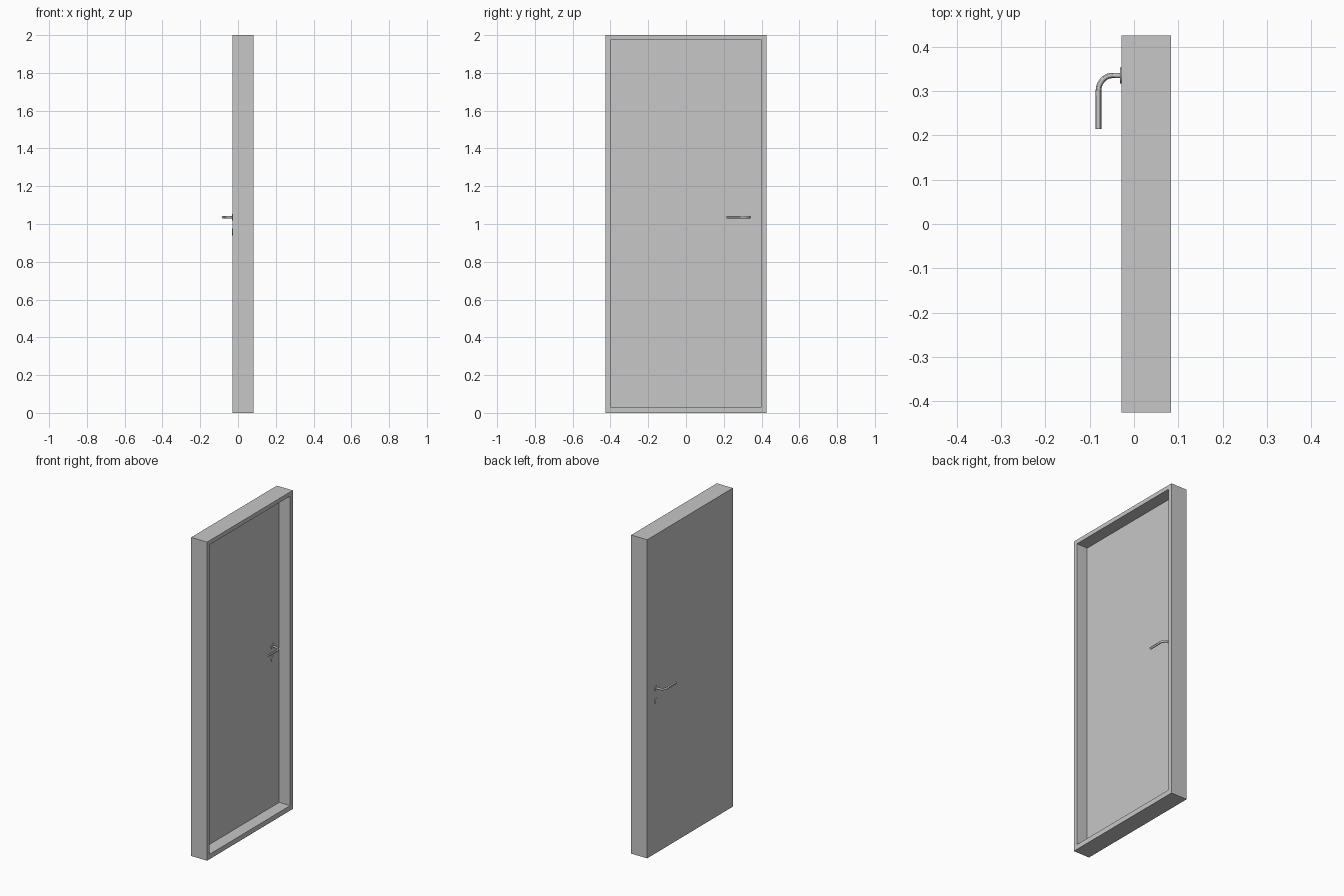
import bpy
import bmesh
from mathutils import Matrix, Vector

if "Cube" in bpy.data.objects:
    bpy.data.objects.remove(bpy.data.objects["Cube"], do_unlink=True)

grey = bpy.data.materials.new("light_grey")
grey.use_nodes = True
grey.diffuse_color = (0.57, 0.57, 0.57, 1)
grey.node_tree.nodes["Principled BSDF"].inputs["Base Color"].default_value = grey.diffuse_color

BACK, FRONT, LEAF = -0.028, 0.083, 0.007   # x of outer faces and recessed leaf
HALF_W, HEIGHT = 0.425, 2.0
HANDLE_Y, HANDLE_Z, LOCK_Z = 0.335, 1.036, 0.957


def add_object(name, data):
    obj = bpy.data.objects.new(name, data)
    bpy.context.collection.objects.link(obj)
    data.materials.append(grey)
    return obj


def select_only(obj):
    bpy.ops.object.select_all(action="DESELECT")
    obj.select_set(True)
    bpy.context.view_layer.objects.active = obj


# Frame with the leaf flush at the back and recessed at the front
bm = bmesh.new()
bmesh.ops.create_cube(bm, size=1)
bmesh.ops.scale(bm, vec=(FRONT - BACK, 2 * HALF_W, HEIGHT), verts=bm.verts)
bmesh.ops.translate(bm, vec=((FRONT + BACK) / 2, 0, HEIGHT / 2), verts=bm.verts)
face = max(bm.faces, key=lambda f: f.calc_center_median().x)
bmesh.ops.inset_region(bm, faces=[face], thickness=0.037)
for v in face.verts:
    if v.co.z < 1:
        v.co.z = 0.031
pocket = bmesh.ops.extrude_face_region(bm, geom=[face])
for v in pocket["geom"]:
    if isinstance(v, bmesh.types.BMVert):
        v.co.x = LEAF
if face.is_valid:
    bmesh.ops.delete(bm, geom=[face], context="FACES_ONLY")
bmesh.ops.recalc_face_normals(bm, faces=bm.faces)
mesh = bpy.data.meshes.new("door_frame_and_leaf")
bm.to_mesh(mesh)
bm.free()
add_object("door_frame_and_leaf", mesh)


def disc(name, x, side, z):
    """Thin round plate standing on a leaf face."""
    bm = bmesh.new()
    depth = 0.004
    place = Matrix.Translation((x + side * depth / 2, HANDLE_Y, z)) @ Matrix.Rotation(1.5708, 4, "Y")
    bmesh.ops.create_cone(bm, cap_ends=True, segments=24, radius1=0.018,
                          radius2=0.018, depth=depth, matrix=place)
    mesh = bpy.data.meshes.new(name)
    bm.to_mesh(mesh)
    bm.free()
    select_only(add_object(name, mesh))
    bpy.ops.object.shade_smooth_by_angle()


def lever(name, x, side):
    """Round bar that leaves the leaf, bends and runs towards the hinges."""
    curve = bpy.data.curves.new(name, "CURVE")
    curve.dimensions = "3D"
    curve.bevel_depth = 0.006
    curve.bevel_resolution = 4
    curve.resolution_u = 10
    curve.use_fill_caps = True
    spline = curve.splines.new("BEZIER")
    # distance from leaf, y offset, handle direction, handle length, thickness
    path = [(0, 0, (1, 0), 0.005, 1), (0.02, 0, (1, 0), 0.018, 1),
            (0.052, -0.034, (0, -1), 0.018, 1.08), (0.052, -0.121, (0, -1), 0.02, 1.08)]
    spline.bezier_points.add(len(path) - 1)
    for p, (out, along, aim, reach, thick) in zip(spline.bezier_points, path):
        p.co = Vector((side * out, along, 0))
        step = Vector((side * aim[0], aim[1], 0)) * reach
        p.handle_left_type = p.handle_right_type = "FREE"
        p.handle_left, p.handle_right = p.co - step, p.co + step
        p.radius = thick
    obj = add_object(name, curve)
    obj.location = (x, HANDLE_Y, HANDLE_Z)
    obj.scale.z = 1.15
    select_only(obj)
    bpy.ops.object.convert(target="MESH")
    bpy.ops.object.shade_smooth_by_angle()


# Matching hardware on both faces of the leaf
for label, x, side in (("outer", BACK, -1), ("inner", LEAF, 1)):
    disc(label + "_handle_rose", x, side, HANDLE_Z)
    disc(label + "_lock_plate", x, side, LOCK_Z)
    lever(label + "_lever_handle", x, side)
